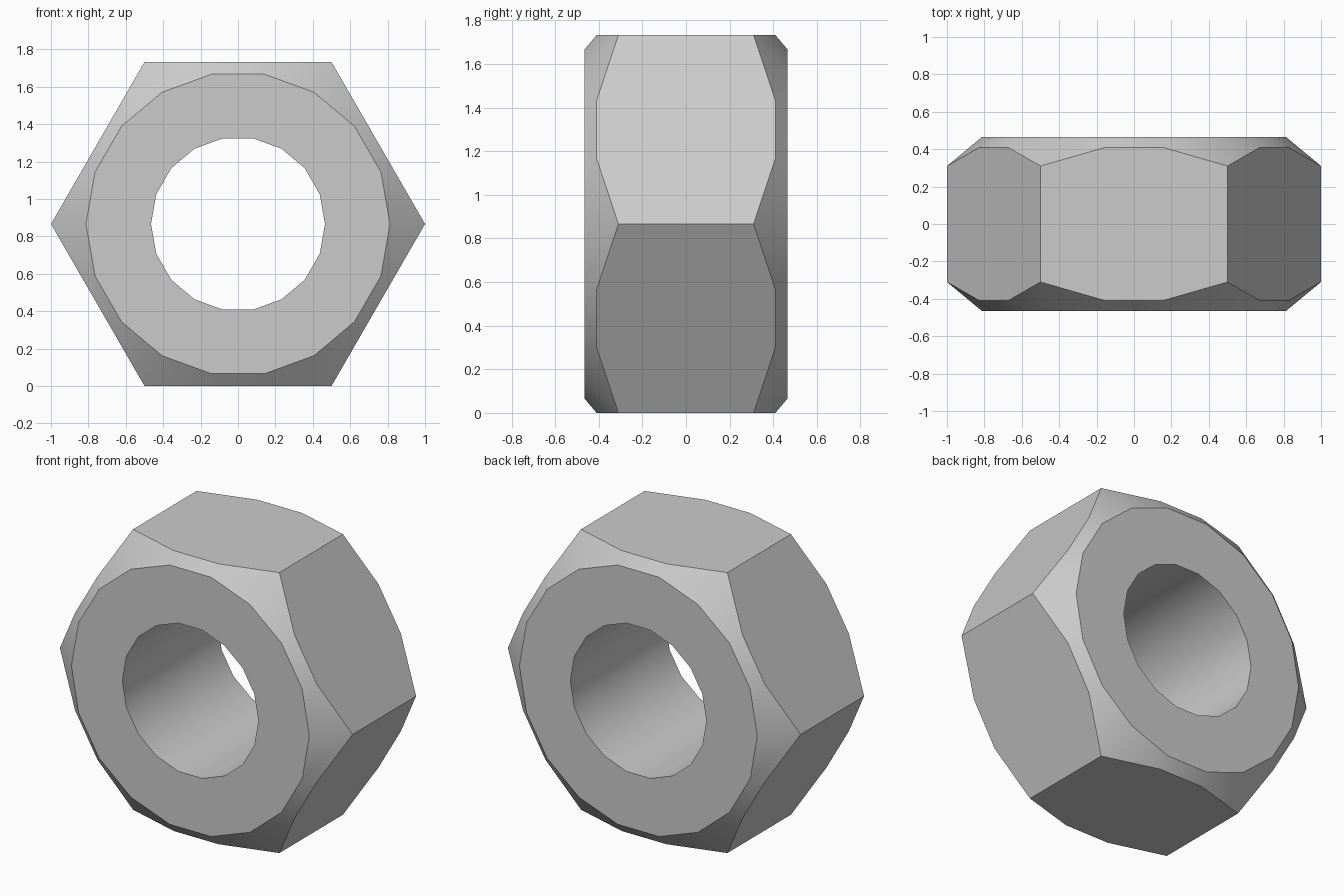
import bpy, bmesh
from math import cos, sin, radians, sqrt

if "Cube" in bpy.data.objects:
    bpy.data.objects.remove(bpy.data.objects["Cube"])

SEGMENTS = 18            # three segments per hexagon side
APOTHEM = sqrt(3) / 2    # flat-to-centre distance of the hexagon
HALF_DEPTH = 0.465
HOLE_R, FACE_R = 0.465, 0.813
CORNER_Y = 0.31          # where the conical chamfer meets the hexagon corners


def hex_radius(deg):
    return APOTHEM / cos(radians(deg % 60 - 30))


def chamfer_y(r):
    return CORNER_Y + (HALF_DEPTH - CORNER_Y) * (1 - r) / (1 - FACE_R)


bm = bmesh.new()

# Closed cross-section at each angle: hole, face, chamfer, flat, and mirrored back
sections = []
for i in range(SEGMENTS):
    deg = i * 360 / SEGMENTS
    a = radians(deg)
    r = hex_radius(deg)
    half = [(HOLE_R, -HALF_DEPTH), (FACE_R, -HALF_DEPTH), (r, -chamfer_y(r))]
    profile = half + [(pr, -py) for pr, py in reversed(half)]
    sections.append([bm.verts.new((pr * cos(a), py, pr * sin(a) + APOTHEM))
                     for pr, py in profile])

# Skin neighbouring cross-sections
for i, sec in enumerate(sections):
    nxt = sections[(i + 1) % SEGMENTS]
    for j in range(len(sec)):
        k = (j + 1) % len(sec)
        bm.faces.new((sec[j], sec[k], nxt[k], nxt[j]))
bmesh.ops.recalc_face_normals(bm, faces=bm.faces)

mesh = bpy.data.meshes.new("hex_nut")
bm.to_mesh(mesh)
bm.free()
nut = bpy.data.objects.new("hex_nut", mesh)
bpy.context.collection.objects.link(nut)

# Smooth the round hole and chamfer, keep the hexagon edges crisp
bpy.context.view_layer.objects.active = nut
nut.select_set(True)
bpy.ops.object.shade_smooth_by_angle(angle=radians(30))
